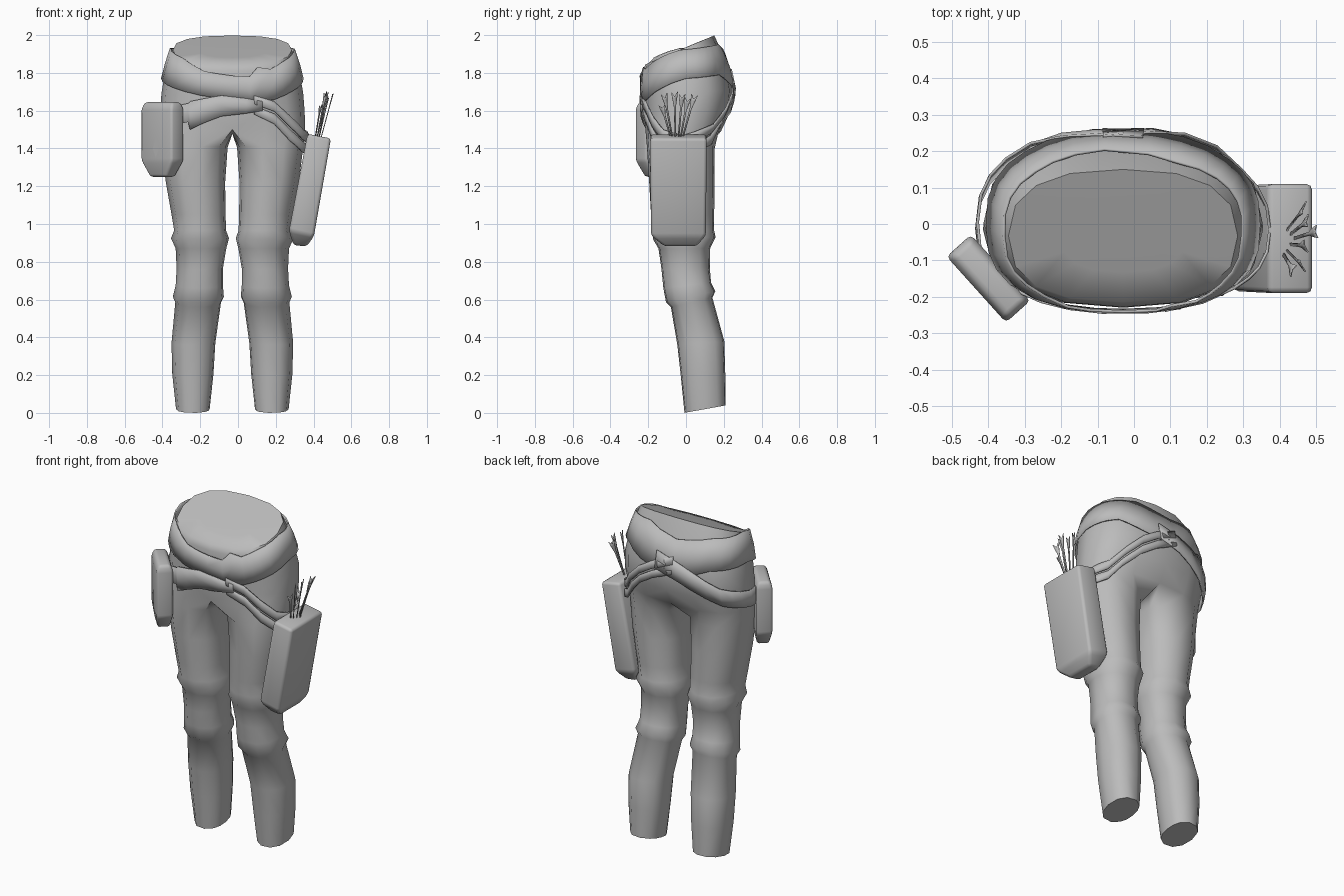
import bpy, bmesh, math
from mathutils import Vector

if "Cube" in bpy.data.objects:
    bpy.data.objects.remove(bpy.data.objects["Cube"])

X0 = -0.03  # symmetry plane of the body
grey = bpy.data.materials.new("plain grey")
grey.diffuse_color = (0.5, 0.5, 0.5, 1)
grey.use_nodes = True
grey.node_tree.nodes["Principled BSDF"].inputs["Base Color"].default_value = grey.diffuse_color


def finish(name, bm, angle=40, origin=(0, 0, 0), rot=0):
    bmesh.ops.recalc_face_normals(bm, faces=bm.faces)
    me = bpy.data.meshes.new(name)
    bm.to_mesh(me)
    bm.free()
    me.materials.append(grey)
    ob = bpy.data.objects.new(name, me)
    bpy.context.collection.objects.link(ob)
    ob.location = origin
    ob.rotation_euler.z = rot
    bpy.ops.object.select_all(action='DESELECT')
    ob.select_set(True)
    bpy.context.view_layer.objects.active = ob
    bpy.ops.object.shade_smooth_by_angle(angle=math.radians(angle))
    return ob


def power(v, e):
    return math.copysign(abs(v) ** e, v)


def bridge(bm, a, b, closed):
    n = len(a)
    for i in range(n if closed else n - 1):
        j = (i + 1) % n
        bm.faces.new((a[i], a[j], b[j], b[i]))


# hip rings: z front, z back, half width, y front, y back
HIPS = [(1.50, 1.49, .385, -.215, .185), (1.60, 1.59, .383, -.222, .232),
        (1.68, 1.71, .375, -.226, .245), (1.76, 1.82, .358, -.23, .222),
        (1.81, 1.91, .338, -.228, .19), (1.845, 1.998, .315, -.215, .15)]


def ring_point(level, t):
    zf, zb, a, yf, yb = level
    s = power(math.sin(t), .8)
    f = (s + 1) / 2
    return Vector((a * power(math.cos(t), .8), yf + (yb - yf) * f, zf + (zb - zf) * f))


def hip_point(deg, z, grow):
    """Point on the hip surface at a heading and height, pushed outwards."""
    pts = [ring_point(l, math.radians(deg)) for l in HIPS]
    p = pts[0] if z < pts[0].z else pts[-1]
    for a, b in zip(pts, pts[1:]):
        if a.z <= z <= b.z:
            p = a.lerp(b, (z - a.z) / (b.z - a.z))
    out = Vector((p.x, p.y, 0)).normalized() * grow
    return Vector((p.x + X0 + out.x, p.y + out.y, z))


# hips and legs: one half, mirrored
bm = bmesh.new()
angles = [math.radians(-90 + 22.5 * k) for k in range(9)]
rings = [[bm.verts.new(ring_point(l, t)) for t in angles] for l in HIPS]
for a, b in zip(rings, rings[1:]):
    bridge(bm, a, b, False)
# gently domed waist cap
rim = HIPS[-1]
cap = []
for t in angles:
    p = ring_point(rim, t)
    cap.append(bm.verts.new((p.x * .55, -.03 + (p.y + .03) * .55, 1.925 + (p.z - 1.925) * .55)))
bridge(bm, rings[-1], cap, False)
bm.faces.new(cap)
# leg rings: z front, z back, x inner, x outer, y front, y back
LEG = [(1.41, 1.40, .025, .375, -.21, .155), (1.22, 1.22, .038, .352, -.198, .155),
       (1.05, 1.05, .036, .322, -.188, .152), (.965, .965, .033, .308, -.18, .152),
       (.92, .93, .018, .325, -.178, .16), (.87, .87, .032, .30, -.148, .13),
       (.76, .77, .05, .295, -.132, .128), (.66, .69, .05, .30, -.122, .135),
       (.585, .645, .045, .315, -.108, .158), (.56, .61, .06, .302, -.082, .142),
       (.36, .38, .09, .322, -.048, .205), (.20, .21, .10, .318, -.03, .21),
       (.0, .04, .12, .298, -.01, .212)]
crotch = [bm.verts.new((0, y, 1.478)) for y in (.09, -.01, -.11)]
prev = rings[0] + crotch
leg_angles = [-135 + 33.75 * k for k in range(9)] + [157.5, 180, 202.5]
for zf, zb, xi, xo, yf, yb in LEG:
    ring = []
    for d in leg_angles:
        c = power(math.cos(math.radians(d)), .9)
        s = power(math.sin(math.radians(d)), .9)
        ring.append(bm.verts.new(((xi + xo) / 2 + c * (xo - xi) / 2,
                                  (yf + yb) / 2 + s * (yb - yf) / 2,
                                  (zf + zb) / 2 + s * (zb - zf) / 2)))
    bridge(bm, prev, ring, True)
    prev = ring
bm.faces.new(prev)
body = finish("hips_and_legs", bm, 55, (X0, 0, 0))
mod = body.modifiers.new("mirror", 'MIRROR')
mod.merge_threshold = .001


# belt and straps: strips laid on the hip surface
def strap(name, stops, grow=.01, closed=False, lo=0, hi=1):
    bm = bmesh.new()
    cols = []
    for (d0, a0, b0), (d1, a1, b1) in zip(stops, stops[1:]):
        n = max(1, round(abs(d1 - d0) / 12))
        cols += [(d0 + (d1 - d0) * i / n, a0 + (a1 - a0) * i / n, b0 + (b1 - b0) * i / n)
                 for i in range(n)]
    if not closed:
        cols.append(stops[-1])
    rows = []
    for f in (lo, (lo + hi) / 2, hi):
        rows.append([bm.verts.new(hip_point(d, a + (b - a) * f, grow)) for d, a, b in cols])
    for a, b in zip(rows, rows[1:]):
        bridge(bm, a, b, closed)
    ob = finish(name, bm, 50)
    sol = ob.modifiers.new("thickness", 'SOLIDIFY')
    sol.thickness = .008
    sol.offset = 0


strap("belt", [(-180, 1.77, 1.93), (-140, 1.72, 1.88), (-110, 1.68, 1.81), (-90, 1.66, 1.785),
               (-80, 1.645, 1.78), (-72, 1.645, 1.83), (-60, 1.66, 1.82), (-40, 1.70, 1.86),
               (0, 1.77, 1.92), (45, 1.79, 1.94), (70, 1.74, 1.95), (95, 1.70, 1.90),
               (130, 1.76, 1.93), (180, 1.77, 1.93)], .012, True)
strap("pouch_strap", [(-72, 1.60, 1.65), (-95, 1.57, 1.68), (-118, 1.50, 1.65),
                      (-120, 1.54, 1.64), (-145, 1.51, 1.61), (-180, 1.51, 1.61),
                      (-220, 1.55, 1.66), (-250, 1.64, 1.75), (-275, 1.72, 1.82)], .018)
quiver_stops = [(-78, 1.58, 1.68), (-62, 1.53, 1.65), (-45, 1.44, 1.57), (-25, 1.38, 1.50),
                (0, 1.36, 1.47), (40, 1.42, 1.53), (70, 1.59, 1.70), (95, 1.71, 1.81)]
strap("quiver_strap_lower", quiver_stops, .016, lo=0, hi=.45)
strap("quiver_strap_upper", quiver_stops, .018, lo=.55, hi=1)


# tapered boxes; rows: z, x centre, half x, y centre, half y, z tilt along x
def box_loft(name, rows, bevel, origin=(0, 0, 0), rot=0):
    bm = bmesh.new()
    prev = None
    for z, xc, hx, yc, hy, tilt in rows:
        ring = [bm.verts.new((xc + sx * hx, yc + sy * hy, z + sx * tilt))
                for sx, sy in ((-1, -1), (1, -1), (1, 1), (-1, 1))]
        if prev:
            bridge(bm, prev, ring, True)
        else:
            bm.faces.new(ring)
        prev = ring
    bm.faces.new(prev)
    bmesh.ops.recalc_face_normals(bm, faces=bm.faces)
    bmesh.ops.bevel(bm, geom=list(bm.edges), offset=bevel, segments=2, profile=.5,
                    affect='EDGES', clamp_overlap=True)
    return finish(name, bm, 50, origin, rot)


box_loft("quiver", [(.885, .328, .035, -.03, .085, -.004), (.95, .336, .066, -.04, .145, -.015),
                    (1.465, .43, .062, -.04, .15, -.012)], .016)
TURN = math.radians(-48)
box_loft("hip_pouch", [(1.25, 0, .065, 0, .033, 0), (1.335, 0, .122, 0, .045, 0),
                       (1.615, 0, .122, 0, .045, 0), (1.645, 0, .11, 0, .03, 0)],
         .013, (-.40, -.15, 0), TURN)

# diamond clasp plate on the pouch
bm = bmesh.new()
bm.faces.new([bm.verts.new(p) for p in ((0, -.047, 1.35), (.025, -.047, 1.40),
                                        (0, -.047, 1.46), (-.025, -.047, 1.40))])
finish("pouch_clasp", bm, 30, (-.40, -.15, 0), TURN)

# arrows: flat shafts with forked fletching; base x, base y, tip x, tip y, tip z
ARROWS = [(.42, -.07, .465, -.115, 1.69), (.43, -.055, .475, -.06, 1.70),
          (.44, -.04, .505, -.02, 1.69), (.43, -.03, .48, .01, 1.67),
          (.42, -.02, .47, .045, 1.685), (.41, -.08, .44, -.13, 1.63)]
for i, (bx, by, tx, ty, tz) in enumerate(ARROWS):
    base, tip = Vector((bx, by, 1.45)), Vector((tx, ty, tz))
    axis = tip - base
    side = axis.cross(Vector((1, .5 - .2 * i, 0))).normalized()
    bm = bmesh.new()
    sections = [(0, .004, 0), (.68, .005, 0), (.86, .013, 0), (1, .018, 0)]
    prev = None
    for f, w, _ in sections:
        mid = base + axis * (f if f < 1 else .9)
        row = [bm.verts.new(p) for p in (base + axis * f - side * w, mid,
                                         base + axis * f + side * w)]
        if prev:
            bridge(bm, prev, row, False)
        prev = row
    ob = finish("arrow_%d" % (i + 1), bm, 30)
    ob.modifiers.new("thickness", 'SOLIDIFY').thickness = .004
